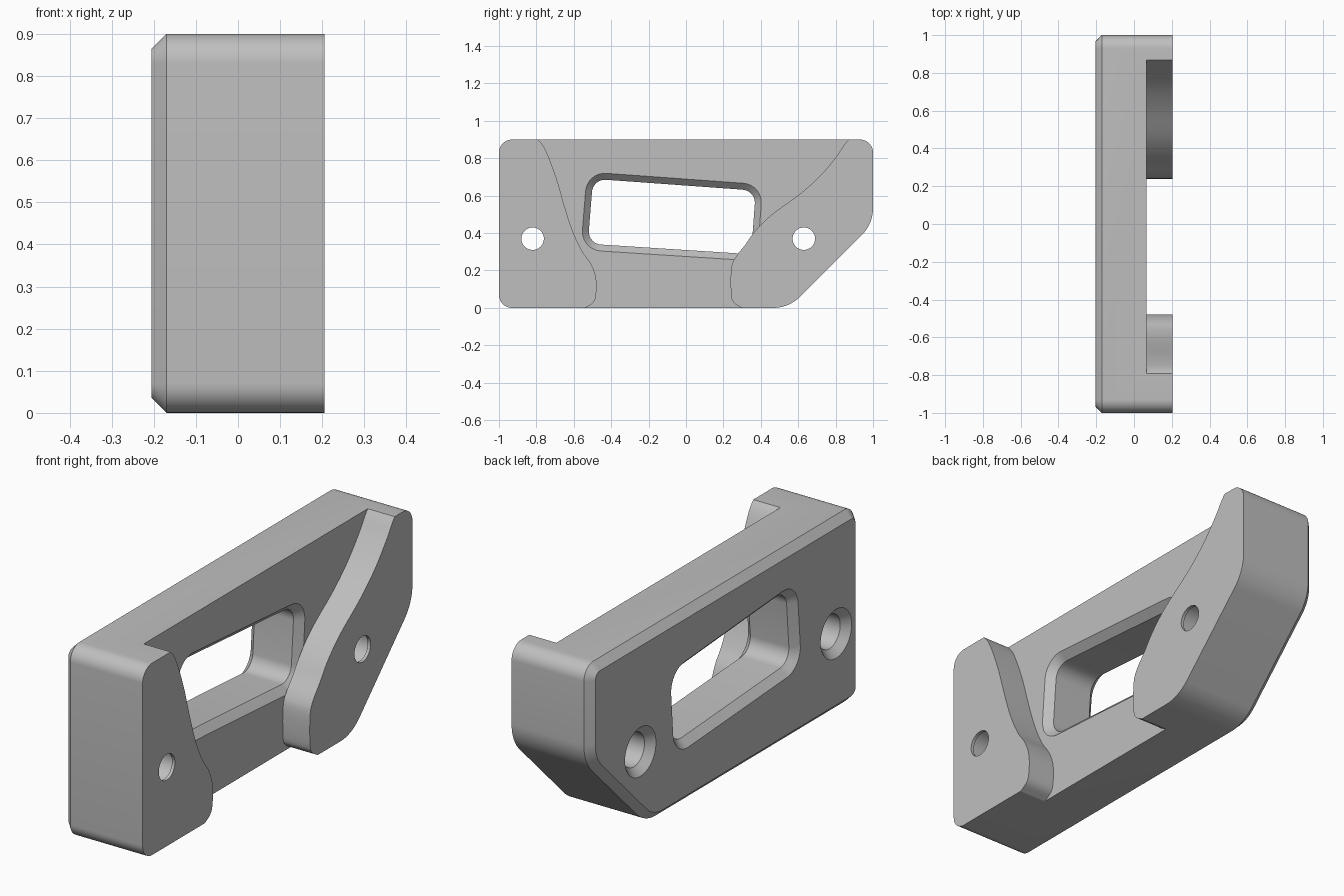
import bpy, bmesh, math
from mathutils import Vector

if "Cube" in bpy.data.objects:
    bpy.data.objects.remove(bpy.data.objects["Cube"], do_unlink=True)

FACE, FLOOR, BACK, BEVEL = 0.205, 0.065, -0.205, 0.035


def rounded(corners, inset=0.0, steps=10):
    """Rounded convex outline in (y, z); corners are (y, z, radius), counter-clockwise."""
    out = []
    for i, (y, z, r) in enumerate(corners):
        p = Vector((y, z))
        u = (Vector(corners[i - 1][:2]) - p).normalized()
        v = (Vector(corners[(i + 1) % len(corners)][:2]) - p).normalized()
        half = u.angle(v) / 2
        centre = p + (u + v).normalized() * r / math.sin(half)
        start = math.atan2(u.x, -u.y)
        for k in range(steps + 1):
            a = start + (math.pi - 2 * half) * k / steps
            out.append(centre + Vector((math.cos(a), math.sin(a))) * (r - inset))
    return out


def circle(centre, radius, count=48):
    return [Vector(centre) + radius * Vector((math.cos(t), math.sin(t)))
            for t in (math.tau * k / count for k in range(count))]


def smooth_path(points, steps=5):
    """Catmull-Rom curve through the points."""
    p = [Vector(q) for q in points]
    p = [2 * p[0] - p[1]] + p + [2 * p[-1] - p[-2]]
    out = []
    for a, b, c, d in zip(p, p[1:], p[2:], p[3:]):
        for k in range(steps):
            t = k / steps
            out.append(0.5 * (2 * b + (c - a) * t + (2 * a - 5 * b + 4 * c - d) * t ** 2
                              + (3 * b - a - 3 * c + d) * t ** 3))
    return out + [p[-2]]


def loft(name, sections):
    """Solid through (x, outline) sections along x."""
    bm = bmesh.new()
    rings = [[bm.verts.new((x, q.x, q.y)) for q in outline] for x, outline in sections]
    for lower, upper in zip(rings, rings[1:]):
        for i in range(len(lower)):
            bm.faces.new((lower[i - 1], lower[i], upper[i], upper[i - 1]))
    bm.faces.new(rings[0])
    bm.faces.new(rings[-1])
    bmesh.ops.recalc_face_normals(bm, faces=bm.faces)
    mesh = bpy.data.meshes.new(name)
    bm.to_mesh(mesh)
    bm.free()
    obj = bpy.data.objects.new(name, mesh)
    bpy.context.collection.objects.link(obj)
    return obj


def cut(target, cutter):
    cutter.hide_render = True
    mod = target.modifiers.new("cut", "BOOLEAN")
    mod.operation, mod.solver, mod.object = "DIFFERENCE", "EXACT", cutter
    bpy.context.view_layer.objects.active = target
    bpy.ops.object.modifier_apply(modifier=mod.name)
    bpy.data.objects.remove(cutter, do_unlink=True)


# Block with one clipped corner and a bevelled back rim
outline = [(-1, 0, 0.07), (0.55, 0, 0.2), (1, 0.45, 0.2), (1, 0.9, 0.07), (-1, 0.9, 0.07)]
body = loft("bracket_body", [(BACK, rounded(outline, BEVEL)),
                             (BACK + BEVEL, rounded(outline)),
                             (FACE, rounded(outline))])

# Tilted window, bevelled on both sides of the plate
window = [(-0.525, 0.343, 0.07), (0.348, 0.287, 0.07), (0.373, 0.627, 0.07), (-0.497, 0.69, 0.07)]
over = 0.015
cut(body, loft("window_cutter", [(BACK - over, rounded(window, -BEVEL - over)),
                                 (BACK + BEVEL, rounded(window)),
                                 (FLOOR - BEVEL, rounded(window)),
                                 (FLOOR + 0.0005, rounded(window, -BEVEL))]))

# Recess between the two raised pads
near_edge = smooth_path([(-0.80, 0.91), (-0.754, 0.85), (-0.695, 0.70), (-0.647, 0.535),
                         (-0.604, 0.406), (-0.556, 0.305), (-0.508, 0.235), (-0.481, 0.16),
                         (-0.481, 0.07), (-0.497, 0.027), (-0.54, -0.001)])
far_edge = smooth_path([(0.30, -0.001), (0.257, 0.027), (0.241, 0.07), (0.241, 0.203),
                        (0.262, 0.267), (0.315, 0.335), (0.369, 0.41), (0.46, 0.50),
                        (0.61, 0.61), (0.717, 0.706), (0.802, 0.807), (0.845, 0.87),
                        (0.877, 0.91)])
recess = ([Vector((-0.80, 1))] + near_edge + [Vector((-0.54, -0.1)), Vector((0.30, -0.1))]
          + far_edge + [Vector((0.877, 1))])
cut(body, loft("recess_cutter", [(FLOOR, recess), (FACE + 0.1, recess)]))

# Bolt holes with deep bevelled counterbores from the back
for y in (-0.82, 0.63):
    c = (y, 0.37)
    cut(body, loft("hole_cutter", [(BACK - over, circle(c, 0.08 + BEVEL + over)),
                                   (BACK + BEVEL, circle(c, 0.08)),
                                   (FACE - 0.015, circle(c, 0.08)),
                                   (FACE - 0.015, circle(c, 0.06)),
                                   (FACE + 0.1, circle(c, 0.06))]))

# Single grey finish
grey = bpy.data.materials.new("light_grey")
grey.use_nodes = True
colour = (0.52, 0.52, 0.52, 1)
grey.diffuse_color = colour
grey.node_tree.nodes["Principled BSDF"].inputs["Base Color"].default_value = colour
body.data.materials.clear()
body.data.materials.append(grey)
for poly in body.data.polygons:
    poly.material_index = 0

bpy.ops.object.select_all(action="DESELECT")
body.select_set(True)
bpy.context.view_layer.objects.active = body
bpy.ops.object.shade_smooth_by_angle(angle=math.radians(30))
